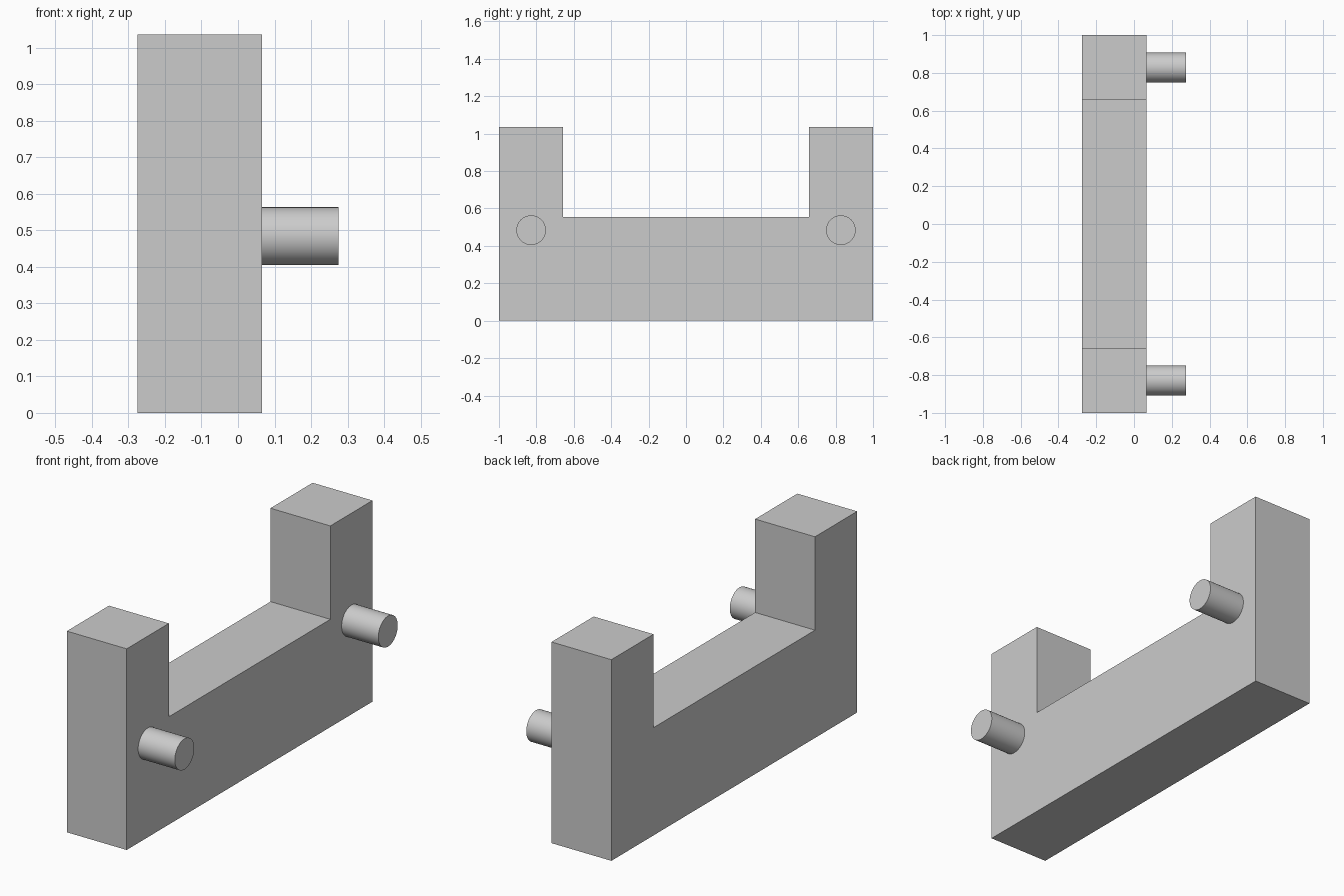
import bpy
import bmesh
from math import pi

cube = bpy.data.objects.get("Cube")
if cube:
    bpy.data.objects.remove(cube, do_unlink=True)

# Single plain grey
grey = bpy.data.materials.new("plain_grey")
grey.use_nodes = True
colour = (0.6, 0.6, 0.6, 1)
grey.diffuse_color = colour
grey.node_tree.nodes["Principled BSDF"].inputs["Base Color"].default_value = colour

BACK_X, FACE_X, PEG_X = -0.275, 0.066, 0.275
HALF_Y, ARM_Y = 1.0, 0.657
TOP_Z, SADDLE_Z = 1.036, 0.555


# U-shaped bracket: half profile mirrored in y, then extruded along x
def build_bracket():
    half = [(HALF_Y, 0), (HALF_Y, TOP_Z), (ARM_Y, TOP_Z), (ARM_Y, SADDLE_Z)]
    profile = half + [(-y, z) for y, z in reversed(half)]
    bm = bmesh.new()
    face = bm.faces.new([bm.verts.new((BACK_X, y, z)) for y, z in profile])
    result = bmesh.ops.extrude_face_region(bm, geom=[face])
    verts = [v for v in result["geom"] if isinstance(v, bmesh.types.BMVert)]
    bmesh.ops.translate(bm, verts=verts, vec=(FACE_X - BACK_X, 0, 0))
    bmesh.ops.recalc_face_normals(bm, faces=bm.faces)
    mesh = bpy.data.meshes.new("bracket")
    bm.to_mesh(mesh)
    bm.free()
    mesh.materials.append(grey)
    bpy.context.collection.objects.link(bpy.data.objects.new("bracket", mesh))


# Round peg standing out from the bracket's side
def build_peg(name, y):
    bpy.ops.mesh.primitive_cylinder_add(
        vertices=64, radius=0.079, depth=PEG_X - FACE_X,
        location=((PEG_X + FACE_X) / 2, y, 0.484), rotation=(0, pi / 2, 0))
    peg = bpy.context.object
    peg.name = name
    peg.data.materials.append(grey)
    bpy.ops.object.shade_smooth_by_angle()


build_bracket()
build_peg("front_peg", -0.828)
build_peg("back_peg", 0.828)
